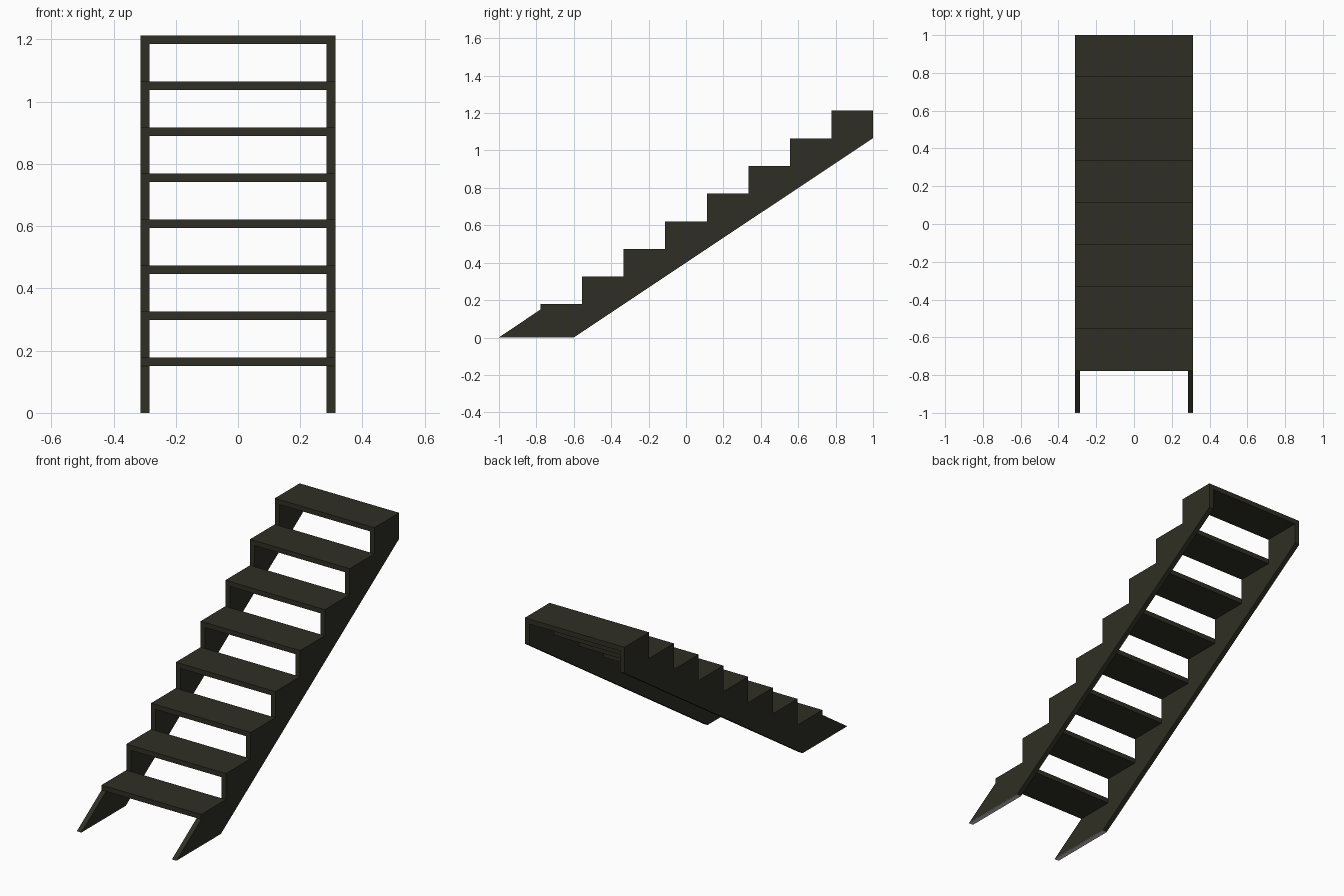
import bpy
import bmesh

cube = bpy.data.objects.get("Cube")
if cube:
    bpy.data.objects.remove(cube, do_unlink=True)

STEPS = 8
HALF_W = 0.313           # half of the overall width
BOARD = 0.028            # thickness of stringers and treads
RUN, RISE = 0.2222, 0.1479
Y0, Z0 = -0.7776, 0.178  # front edge and top of the lowest tread
PAD = 0.002


def make_material(name, rgb):
    mat = bpy.data.materials.new(name)
    mat.use_nodes = True
    mat.diffuse_color = (*rgb, 1)
    mat.node_tree.nodes["Principled BSDF"].inputs["Base Color"].default_value = (*rgb, 1)
    return mat


dark = make_material("dark olive paint", (0.028, 0.028, 0.018))
grey = make_material("light grey foot", (0.6, 0.6, 0.6))


def extrude_profile(name, profile, x0, x1, mat):
    """Solid with a (y, z) outline, running from x0 to x1."""
    bm = bmesh.new()
    face = bm.faces.new([bm.verts.new((x0, y, z)) for y, z in profile])
    new = bmesh.ops.extrude_face_region(bm, geom=[face])["geom"]
    verts = [v for v in new if isinstance(v, bmesh.types.BMVert)]
    bmesh.ops.translate(bm, verts=verts, vec=(x1 - x0, 0, 0))
    bmesh.ops.recalc_face_normals(bm, faces=bm.faces)
    mesh = bpy.data.meshes.new(name)
    bm.to_mesh(mesh)
    bm.free()
    mesh.materials.append(mat)
    obj = bpy.data.objects.new(name, mesh)
    bpy.context.collection.objects.link(obj)
    return obj


def rect(y0, y1, z0, z1):
    return [(y0, z0), (y1, z0), (y1, z1), (y0, z1)]


# Notched stringer outline: sloping underside, then saw-tooth seats for the treads
outline = [(-1 + PAD, PAD), (-0.6 + PAD, PAD), (1, 1.066)]
for i in reversed(range(STEPS)):
    seat = Z0 + i * RISE - BOARD
    outline += [(Y0 + (i + 1) * RUN, seat), (Y0 + i * RUN, seat)]

# Stringers with thin foot pads
for side, s in (("left", 1), ("right", -1)):
    inner, outer = s * (HALF_W - BOARD), s * HALF_W
    extrude_profile(f"{side}_stringer", outline, inner, outer, dark)
    extrude_profile(f"{side}_foot_pad", rect(-1, -0.6, 0, PAD), inner, outer, grey)

# Treads resting on the stringers
for i in range(STEPS):
    y, z = Y0 + i * RUN, Z0 + i * RISE
    extrude_profile(f"tread_{i + 1}", rect(y, y + RUN, z - BOARD, z), -HALF_W, HALF_W, dark)
